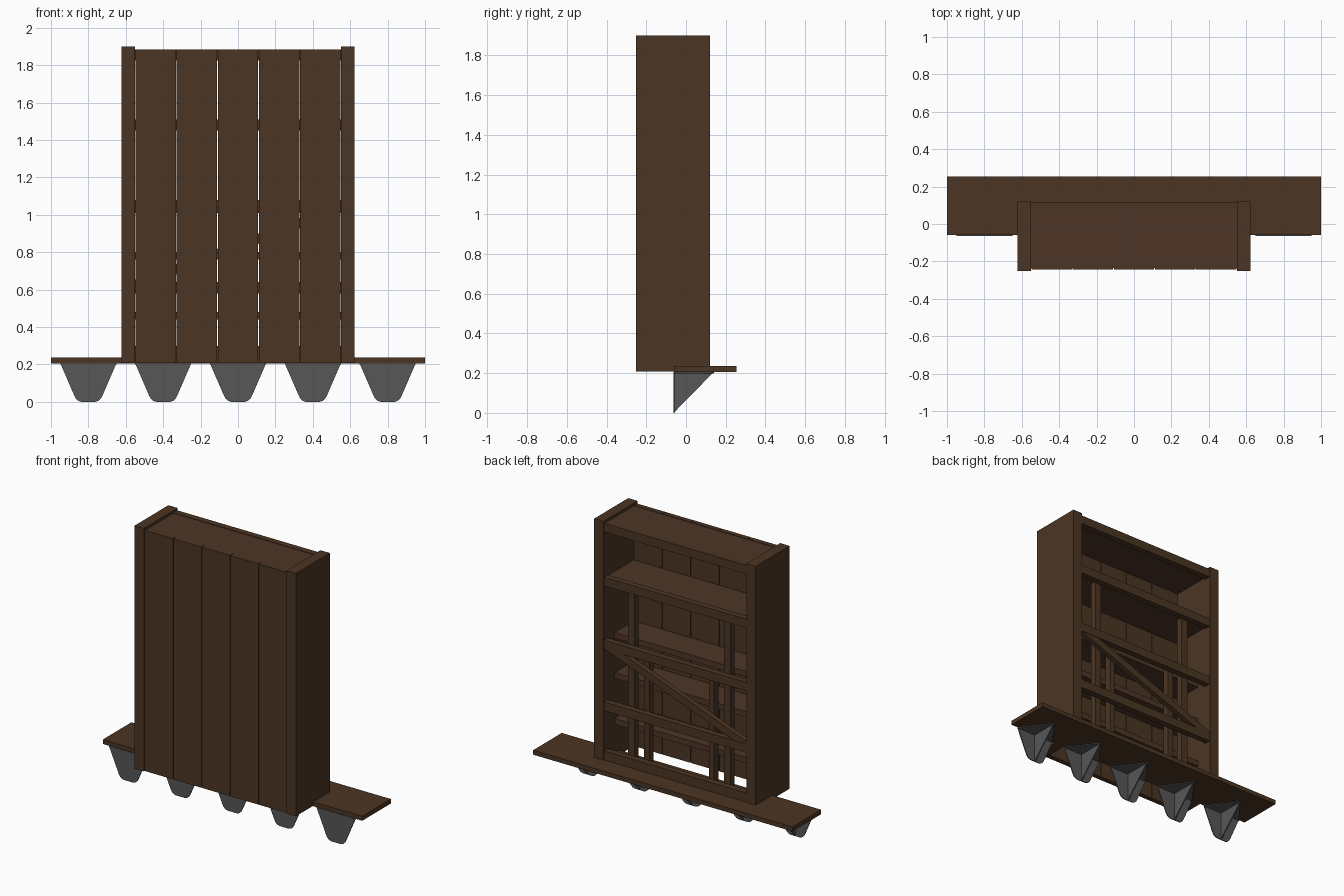
import bpy, bmesh, math
from mathutils import Vector

if "Cube" in bpy.data.objects:
    bpy.data.objects.remove(bpy.data.objects["Cube"])


def material(name, rgb):
    m = bpy.data.materials.new(name)
    m.diffuse_color = (*rgb, 1)
    m.use_nodes = True
    m.node_tree.nodes["Principled BSDF"].inputs["Base Color"].default_value = m.diffuse_color
    return m


WOOD = material("dark wood", (0.071, 0.036, 0.0175))
SHELF = material("reddish wood", (0.077, 0.036, 0.020))
IRON = material("grey iron", (0.095, 0.095, 0.095))


def finish(name, bm, mat):
    bmesh.ops.recalc_face_normals(bm, faces=bm.faces)
    me = bpy.data.meshes.new(name)
    bm.to_mesh(me)
    bm.free()
    me.materials.append(mat)
    ob = bpy.data.objects.new(name, me)
    bpy.context.collection.objects.link(ob)
    return ob


def box(name, x, y, z, mat=WOOD):
    bm = bmesh.new()
    bmesh.ops.create_cube(bm, size=1)
    for v in bm.verts:
        v.co = [a + (b - a) * (c + 0.5) for (a, b), c in zip((x, y, z), v.co)]
    return finish(name, bm, mat)


def plate(name, points, depth, mat):
    """Extrude a flat outline along the depth vector."""
    bm = bmesh.new()
    f = bm.faces.new([bm.verts.new(p) for p in points])
    r = bmesh.ops.extrude_face_region(bm, geom=[f])
    for v in r["geom"]:
        if isinstance(v, bmesh.types.BMVert):
            v.co += Vector(depth)
    return finish(name, bm, mat)


# long foot board
box("base_board", (-1, 1), (-0.06, 0.255), (0.205, 0.236))

# side panels
for s in (-1, 1):
    box("side_panel", sorted((s * 0.55, s * 0.622)), (-0.252, 0.122), (0.208, 1.90))

# front wall of five upright planks with fine gaps
for i in range(5):
    x = -0.55 + i * 0.22
    box("front_plank", (x + 0.002, x + 0.218), (-0.244, -0.21), (0.208, 1.885))

# roof and full-depth upper shelf
box("roof", (-0.55, 0.55), (-0.235, 0.10), (1.84, 1.882), SHELF)
box("upper_shelf", (-0.55, 0.55), (-0.21, 0.09), (1.46, 1.505), SHELF)

# cross rails at the open back
for z0, z1 in ((1.825, 1.885), (1.45, 1.51), (1.01, 1.07), (0.58, 0.64), (0.236, 0.30)):
    box("back_rail", (-0.55, 0.55), (0.075, 0.118), (z0, z1))

# narrower inner shelves
for z in (1.08, 0.80, 0.48):
    box("inner_shelf", (-0.55, 0.55), (-0.21, 0.0), (z - 0.04, z), SHELF)

# upright supports
for s in (-1, 1):
    box("outer_upright", (s * 0.37 - 0.025, s * 0.37 + 0.025), (0.03, 0.075), (0.236, 1.46))
    box("inner_upright", (s * 0.25 - 0.02, s * 0.25 + 0.02), (0.03, 0.075), (0.236, 1.04))

# diagonal brace
plate("diagonal_brace", [(0.55, 0.08, 1.065), (0.55, 0.08, 1.01),
                         (-0.55, 0.08, 0.60), (-0.55, 0.08, 0.655)],
      (0, 0.035, 0), WOOD)

# iron claws: rounded front tooth, flat top bracket and centre fin
half = [(0.15, 0.206), (0.076, 0.035), (0.067, 0.018), (0.054, 0.006), (0.037, 0.0)]
for i in range(-2, 3):
    cx = i * 0.4
    pts = [(cx + x, -0.064, z) for x, z in half] + [(cx - x, -0.064, z) for x, z in reversed(half)]
    plate("claw_tooth", pts, (0, 0.006, 0), IRON)
    plate("claw_bracket", [(cx - 0.15, -0.06, 0.199), (cx + 0.15, -0.06, 0.199), (cx, 0.14, 0.199)],
          (0, 0, 0.006), IRON)
    plate("claw_fin", [(cx - 0.004, -0.06, 0.203), (cx - 0.004, 0.137, 0.203), (cx - 0.004, -0.06, 0.002)],
          (0.008, 0, 0), IRON)
